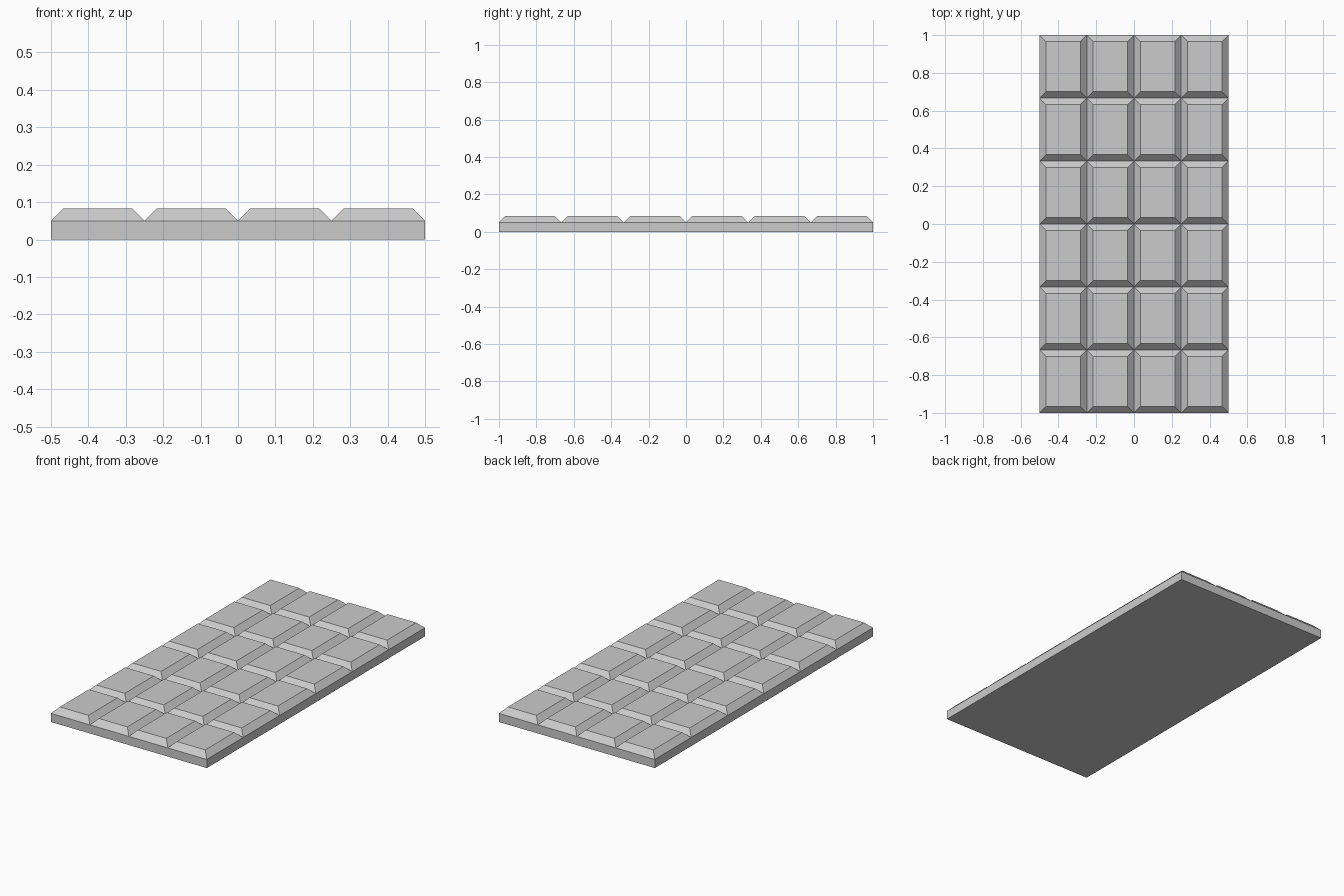
import bpy, bmesh
from mathutils import Matrix

if "Cube" in bpy.data.objects:
    bpy.data.objects.remove(bpy.data.objects["Cube"])

COLS, ROWS = 4, 6
BASE_H, BEVEL = 0.05, 0.0335

bm = bmesh.new()

# grid of squares at the groove height, 1 wide and 2 long
bmesh.ops.create_grid(bm, x_segments=COLS, y_segments=ROWS, size=0.5,
                      matrix=Matrix.Translation((0, 0, BASE_H)) @ Matrix.Diagonal((1, 2, 1, 1)))
bm.normal_update()
squares = list(bm.faces)

# side walls and flat underside of the slab
rim = [e for e in bm.edges if e.is_boundary]
ext = bmesh.ops.extrude_edge_only(bm, edges=rim)["geom"]
for v in ext:
    if isinstance(v, bmesh.types.BMVert):
        v.co.z = 0
bmesh.ops.edgeloop_fill(bm, edges=[e for e in bm.edges
                                   if all(v.co.z == 0 for v in e.verts)])

# raise each square into a piece with 45 degree sloped sides
bmesh.ops.recalc_face_normals(bm, faces=bm.faces)
bmesh.ops.inset_individual(bm, faces=squares, thickness=BEVEL, depth=BEVEL,
                           use_even_offset=True)
bmesh.ops.recalc_face_normals(bm, faces=bm.faces)

mesh = bpy.data.meshes.new("chocolate_bar")
bm.to_mesh(mesh)
bm.free()
bpy.context.collection.objects.link(bpy.data.objects.new("chocolate_bar", mesh))
